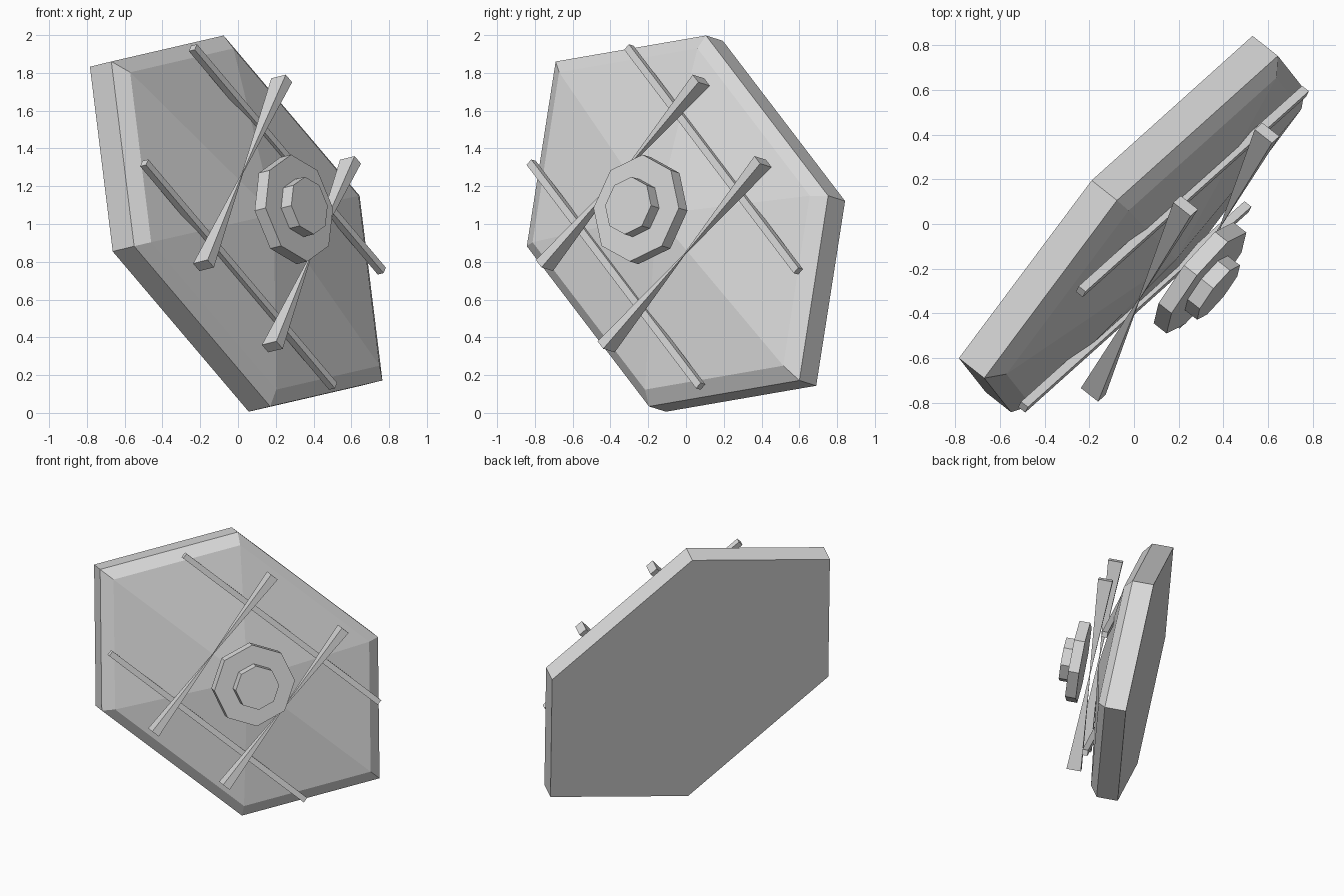
import bpy, bmesh
from math import sin, cos, pi, radians
from mathutils import Vector, Matrix

cube = bpy.data.objects.get("Cube")
if cube:
    bpy.data.objects.remove(cube)

grey = bpy.data.materials.new("plain_grey")
grey.use_nodes = True
GREY = (0.7, 0.7, 0.7, 1)
grey.diffuse_color = GREY
grey.node_tree.nodes["Principled BSDF"].inputs["Base Color"].default_value = GREY

# Tilted frame: local z is the panel axis, local y points up the panel
n = Vector((0.77, -0.608, 0.19)).normalized()
w = Vector((0, 0, 1)).cross(n).normalized()
u = n.cross(w)
panel = Matrix((w, u, n)).transposed().to_4x4()
panel.translation = (0.047, -0.045, 1.016)
# The rods and blades are turned within the panel plane
turned = panel @ Matrix.Rotation(radians(47.7), 4, 'Z')


def loft(name, rings, frame):
    """Skin a list of rings with flat faces; a one-point ring is a tip."""
    bm = bmesh.new()
    loops = [[bm.verts.new(p) for p in ring] for ring in rings]
    for a, b in zip(loops, loops[1:]):
        count = max(len(a), len(b))
        for i in range(count):
            j = (i + 1) % count
            quad = [a[i % len(a)], a[j % len(a)], b[j % len(b)], b[i % len(b)]]
            bm.faces.new(list(dict.fromkeys(quad)))
    for end in (loops[0], loops[-1]):
        if len(end) > 2:
            bm.faces.new(end)
    bmesh.ops.recalc_face_normals(bm, faces=bm.faces)
    mesh = bpy.data.meshes.new(name)
    bm.to_mesh(mesh)
    bm.free()
    mesh.materials.append(grey)
    ob = bpy.data.objects.new(name, mesh)
    bpy.context.collection.objects.link(ob)
    ob.matrix_world = frame
    return ob


def polygon(radius, z, sides=8):
    return [(radius * sin(2 * pi * i / sides), radius * cos(2 * pi * i / sides), z)
            for i in range(sides)]


def section(x, y, z, width, depth):
    """Rectangle across the local x axis."""
    return [(x, y + s * width / 2, z + t * depth / 2)
            for s, t in ((-1, -1), (1, -1), (1, 1), (-1, 1))]


# Stretched six-sided panel with bevelled rim and shallow pyramid front
half = [(0.042, 1.0), (0.996, 0.136), (0.951, -0.86)]
outline = half + [(-x, -y) for x, y in half]


def hexagon(scale, z):
    return [(x * scale, y * scale, z) for x, y in outline]


loft("panel", [hexagon(1, -0.147), hexagon(1, 0), hexagon(0.92, 0.055),
               [(0, 0, 0.185)]], panel)

# Stepped octagonal hub floating in front
loft("hub_base", [polygon(0.288, 0.285), polygon(0.288, 0.36)], panel)
loft("hub_cap", [polygon(0.155, 0.355), polygon(0.155, 0.43)], panel)

for side, label in ((1, "upper"), (-1, "lower")):
    # Long straight rods lying across the panel
    rod = [[(side * 0.42 + dx, y, 0.111 + dz)
            for dx, dz in ((-0.02, -0.02), (0.02, -0.02), (0.02, 0.02), (-0.02, 0.02))]
           for y in (-0.895, 0.895)]
    loft(label + "_rod", rod, turned)
    # Bow-tie blades: two tapered halves meeting at a point beside the hub
    for end, half_name in ((1, "outer"), (-1, "inner")):
        loft(label + "_blade_" + half_name,
             [section(end * 0.675, side * 0.326, 0.207, 0.06, 0.1),
              section(0, side * 0.326, 0.207, 0.005, 0.005)], turned)
